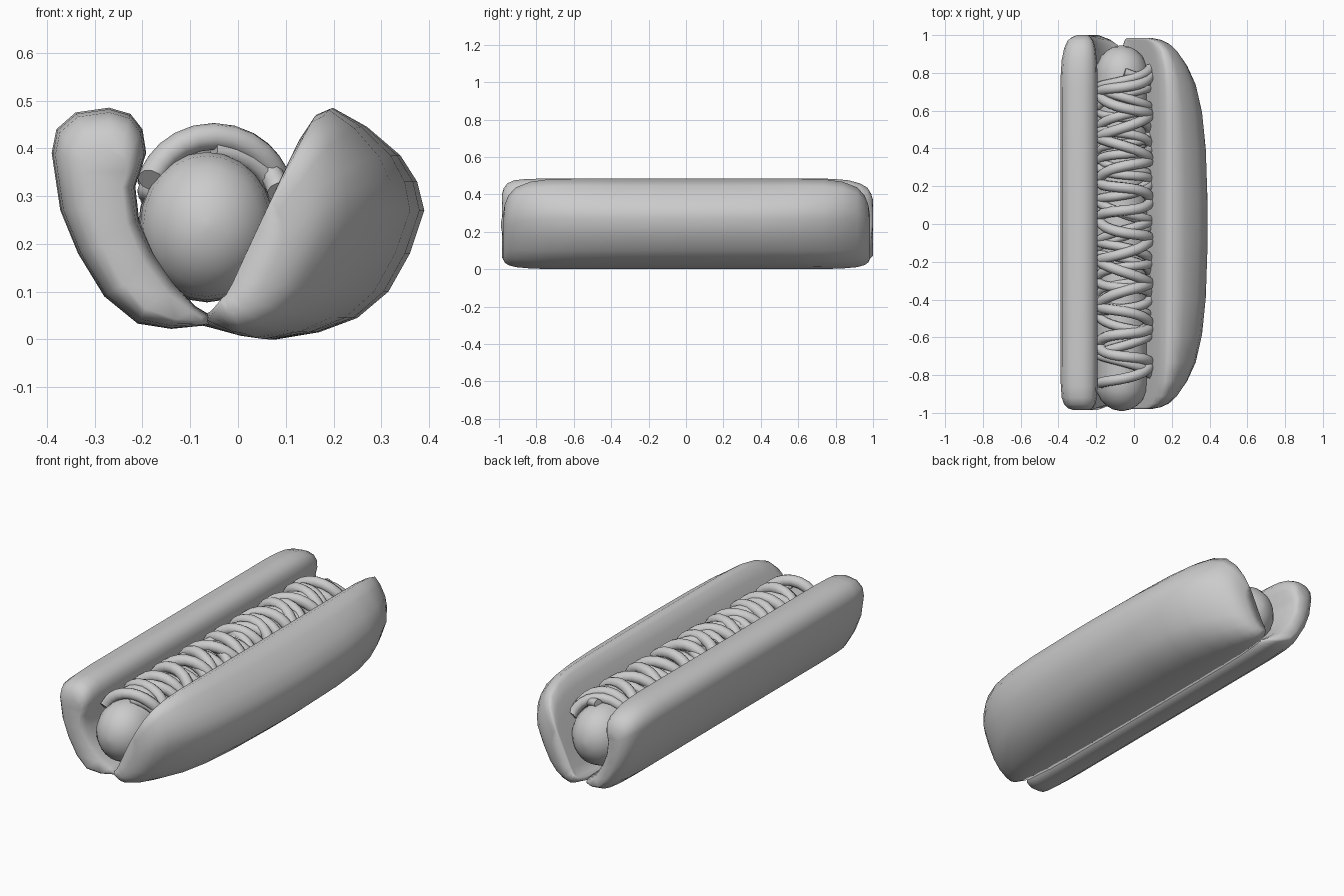
import bpy, bmesh, math
from mathutils import Vector
from mathutils.geometry import intersect_point_line

if "Cube" in bpy.data.objects:
    bpy.data.objects.remove(bpy.data.objects["Cube"])


def loft(name, rings):
    """Skin closed rings of points and cap both ends."""
    bm = bmesh.new()
    rows = [[bm.verts.new(p) for p in ring] for ring in rings]
    n = len(rows[0])
    for a, b in zip(rows, rows[1:]):
        for i in range(n):
            bm.faces.new((a[i], a[(i + 1) % n], b[(i + 1) % n], b[i]))
    bm.faces.new(rows[0])
    bm.faces.new(rows[-1])
    bmesh.ops.recalc_face_normals(bm, faces=bm.faces)
    bmesh.ops.triangulate(bm, faces=[f for f in bm.faces if len(f.verts) > 4])
    me = bpy.data.meshes.new(name)
    bm.to_mesh(me)
    bm.free()
    me.polygons.foreach_set("use_smooth", [True] * len(me.polygons))
    ob = bpy.data.objects.new(name, me)
    bpy.context.collection.objects.link(ob)
    return ob


def nearest(p, spine):
    """Closest point on a polyline."""
    best = None
    for a, b in zip(spine, spine[1:]):
        a, b = Vector((*a, 0)), Vector((*b, 0))
        q, t = intersect_point_line(p, a, b)
        q = a.lerp(b, min(max(t, 0), 1))
        if best is None or (q - p).length < (best - p).length:
            best = q
    return best


# thin upright half: section thins onto a spine, its low tongue ends earlier
left = [(-.06, .052), (-.09, .07), (-.135, .12), (-.175, .18), (-.207, .25), (-.215, .32),
        (-.192, .39), (-.2, .44), (-.225, .472), (-.27, .485), (-.34, .475), (-.38, .44),
        (-.39, .39), (-.372, .27), (-.335, .18), (-.28, .09), (-.21, .033), (-.14, .022),
        (-.06, .03)]
spine = [(-.265, .32), (-.26, .25), (-.23, .17), (-.18, .09), (-.09, .042)]
front = [(-.985, .45), (-.975, .68), (-.955, .84), (-.92, .94), (-.86, .98), (-.75, 1), (-.3, 1)]
back = [(.3, 1), (.72, 1), (.8, .98), (.87, .94), (.93, .84), (.97, .7), (.99, .5), (1, .3)]
rings = []
for y, s in front + back:
    ring = []
    for x, z in left:
        p = Vector((x, z, 0))
        q = nearest(p, spine).lerp(p, s)
        pull = .4 * max(0, x + .2) * min(1, abs(y))
        ring.append((q.x, y - math.copysign(pull, y), q.y))
    rings.append(ring)
loft("bun_left", rings)

# fat leaning half: outer side curves in toward the slanted inner face
right = [(-.08, .03), (.02, .007), (.08, 0), (.17, .015), (.25, .045), (.315, .1),
         (.36, .18), (.39, .27), (.375, .33), (.34, .385), (.27, .445), (.2, .484),
         (.165, .47), (.13, .42), (.1, .36), (.03, .21), (-.02, .1), (-.05, .06), (-.08, .05)]


def inner(z):
    return .1 + (z - .36) * .46


half = [(.1, 1, 1), (.4, .97, 1), (.6, .91, 1), (.75, .81, .99), (.85, .68, .95),
        (.93, .53, .86), (.97, .42, .73), (.99, .32, .58), (1, .2, .4)]
sections = [(-t, sx, sz) for t, sx, sz in reversed(half)] + half
rings = []
for t, sx, sz in sections:
    ring = []
    for x, z in right:
        anchor = .15
        low = sz ** .5 if z < anchor else sz
        zz = anchor + (z - anchor) * low
        ring.append((inner(zz) + (x - inner(z)) * sx, .0025 + .982 * t, zz))
    rings.append(ring)
loft("bun_right", rings)

# sausage: long capsule
CX, CZ = -.065, .237
degs = (86, 70, 54, 36, 18, 0)
arc = [(.15 * math.sin(math.radians(d)), math.cos(math.radians(d))) for d in degs]
ends = [(-.84 - y, s) for y, s in arc] + [(-.4, 1.02), (0, 1.03), (.4, 1.02)]
ends += [(.795 + y, s) for y, s in reversed(arc)]
loft("sausage", [[(CX + .14 * s * math.cos(k * math.pi / 12), y,
                   CZ + .155 * s * math.sin(k * math.pi / 12)) for k in range(24)]
                 for y, s in ends])


# sauce: strands zigzagging over the top of the sausage
def sauce(name, y0, y1, turns, rx, rz, thick, phase, swing):
    cu = bpy.data.curves.new(name, "CURVE")
    cu.dimensions = "3D"
    cu.bevel_depth = thick
    cu.bevel_resolution = 3
    cu.use_fill_caps = True
    sp = cu.splines.new("POLY")
    n = int(turns * 28)
    sp.points.add(n)
    for i in range(n + 1):
        t = i / n
        a = 2 * math.pi * turns * t + phase
        th = swing * math.sin(a)
        y = y0 + (y1 - y0) * t + .012 * math.sin(1.7 * a + phase)
        sp.points[i].co = (-.05 + rx * math.sin(th), y, CZ + rz * math.cos(th) ** .75, 1)
    sp.use_smooth = True
    ob = bpy.data.objects.new(name, cu)
    bpy.context.collection.objects.link(ob)
    dg = bpy.context.evaluated_depsgraph_get()
    me = bpy.data.meshes.new_from_object(ob.evaluated_get(dg))
    me.polygons.foreach_set("use_smooth", [True] * len(me.polygons))
    bpy.data.objects.remove(ob)
    bpy.context.collection.objects.link(bpy.data.objects.new(name, me))


sauce("sauce_top", -.86, .79, 7.5, .145, .188, .028, -1.57, 1.15)
sauce("sauce_middle", -.79, .82, 8, .143, .17, .025, 1.57, 1.25)
sauce("sauce_lower", -.82, .8, 6.5, .138, .158, .022, 0, 1.3)
